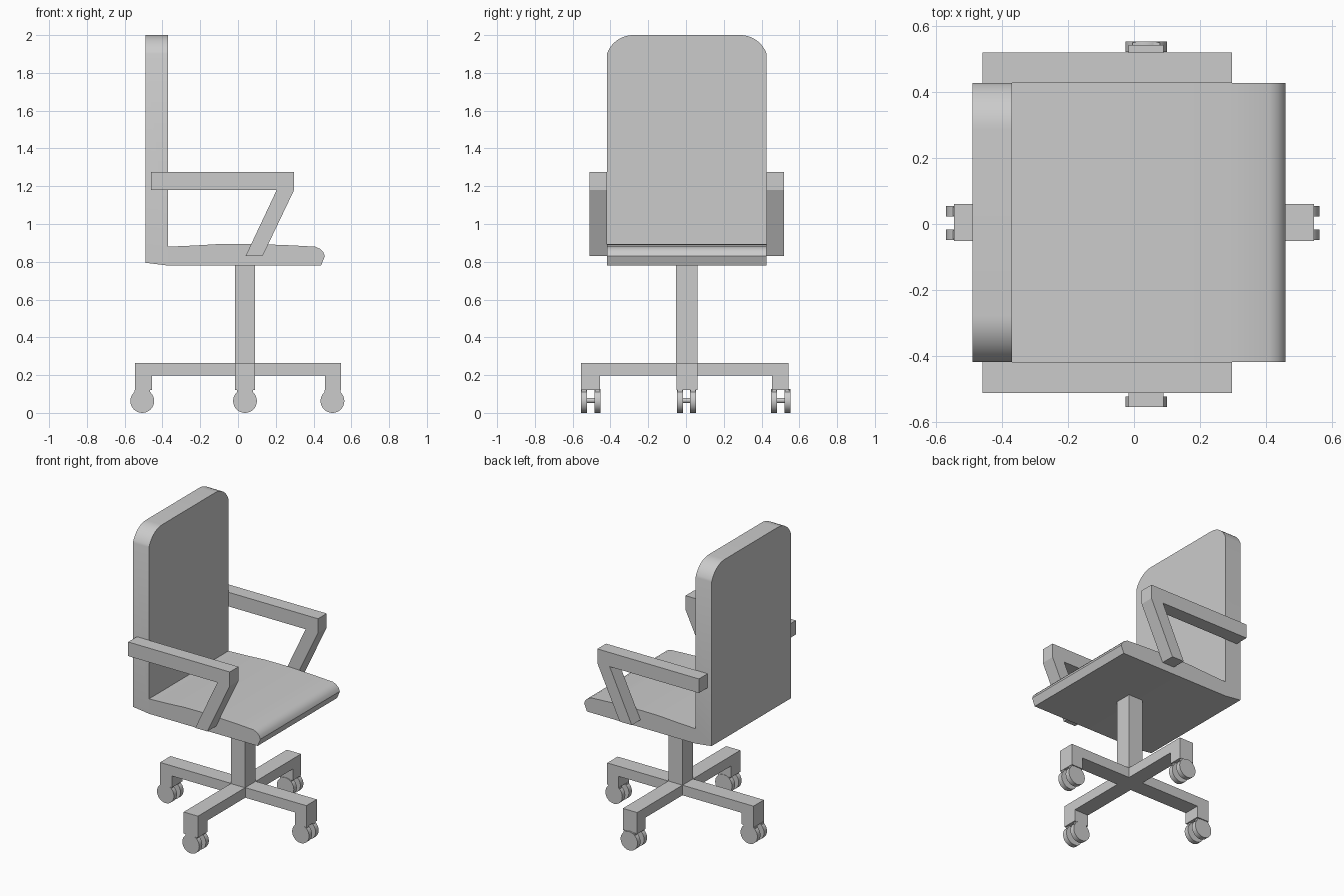
import bpy, bmesh
from math import sin, cos, radians, pi
from mathutils import Matrix, Vector

if "Cube" in bpy.data.objects:
    bpy.data.objects.remove(bpy.data.objects["Cube"])


def new_object(name, bm):
    bmesh.ops.recalc_face_normals(bm, faces=bm.faces)
    mesh = bpy.data.meshes.new(name)
    bm.to_mesh(mesh)
    bm.free()
    obj = bpy.data.objects.new(name, mesh)
    bpy.context.collection.objects.link(obj)
    return obj


def activate(obj):
    bpy.ops.object.select_all(action='DESELECT')
    obj.select_set(True)
    bpy.context.view_layer.objects.active = obj


def smooth(obj):
    activate(obj)
    bpy.ops.object.shade_smooth_by_angle(angle=radians(25))


def prism(name, points, direction):
    """Extrude a closed loop of 3D points along direction."""
    bm = bmesh.new()
    face = bm.faces.new([bm.verts.new(p) for p in points])
    ext = bmesh.ops.extrude_face_region(bm, geom=[face], use_keep_orig=True)
    verts = [g for g in ext['geom'] if isinstance(g, bmesh.types.BMVert)]
    bmesh.ops.translate(bm, verts=verts, vec=Vector(direction))
    return new_object(name, bm)


def add_box(bm, x0, x1, y0, y1, z0, z1):
    m = Matrix.Translation(((x0 + x1) / 2, (y0 + y1) / 2, (z0 + z1) / 2))
    bmesh.ops.create_cube(bm, size=1, matrix=m @ Matrix.Diagonal((x1 - x0, y1 - y0, z1 - z0, 1)))


def add_disc(bm, x, y0, y1, z, r, n=32):
    m = Matrix.Translation((x, (y0 + y1) / 2, z)) @ Matrix.Rotation(pi / 2, 4, 'X')
    bmesh.ops.create_cone(bm, cap_ends=True, segments=n, radius1=r, radius2=r, depth=y1 - y0, matrix=m)


# Seat and backrest: L-shaped side profile trimmed by the rounded front outline
side = [(-.49, 2.1), (-.49, .795), (-.37, .78), (.44, .78), (.46, .83), (.452, .85),
        (.435, .868), (.41, .88), (.28, .887), (.15, .892), (.03, .895), (-.1, .894),
        (-.23, .886), (-.37, .88), (-.37, 2.1)]
shell = prism("seat_and_backrest", [(x, -.6, z) for x, z in side], (0, 1.2, 0))
R, CY = .148, .283
arc = [(CY + R * sin(radians(a)), 2 - R + R * cos(radians(a))) for a in [71 * i / 12 for i in range(13)]]
arc[-1] = (.423, arc[-1][1])
outline = [(-y, z) for y, z in arc] + [(-.423, .5), (.423, .5)] + arc[::-1]
cutter = prism("outline_cutter", [(-.8, y + .004, z) for y, z in outline], (1.6, 0, 0))
cutter.hide_render = True
mod = shell.modifiers.new("trim", 'BOOLEAN')
mod.operation = 'INTERSECT'
mod.solver = 'EXACT'
mod.object = cutter
activate(shell)
bpy.ops.object.modifier_apply(modifier=mod.name)
bpy.data.objects.remove(cutter)
smooth(shell)

# Armrests
arm = [(-.46, 1.275), (.297, 1.275), (.297, 1.18), (.13, .83), (.04, .83), (.205, 1.18), (-.46, 1.18)]
for name, y in (("left_armrest", .427), ("right_armrest", -.512)):
    prism(name, [(x, y, z) for x, z in arm], (0, .093, 0))

# Column
bm = bmesh.new()
add_box(bm, -.016, .09, -.054, .06, .265, .785)
new_object("column", bm)

# Four-legged base: crossing bars with a foot block at each end
CX, W = .037, .053
bm = bmesh.new()
add_box(bm, -.545, .545, -.051, .06, .197, .265)
add_box(bm, CX - W, CX + W, -.555, -.051, .197, .265)
add_box(bm, CX - W, CX + W, .06, .543, .197, .265)
for x0, x1 in ((-.545, -.455), (.46, .545)):
    add_box(bm, x0, x1, -.051, .06, .12, .197)
for y0, y1 in ((-.555, -.455), (.455, .543)):
    add_box(bm, CX - W, CX + W, y0, y1, .12, .197)
new_object("base_legs", bm)

# Twin-wheel casters, all rolling along x
casters = {"back": (-.507, .003), "front": (.5, .003), "right": (CX, -.504), "left": (CX, .502)}
for name, (x, y) in casters.items():
    bm = bmesh.new()
    for s in (-1, 1):
        a, b = sorted((y + s * .019, y + s * .051))
        add_disc(bm, x, a, b, .063, .063)
        add_box(bm, x - .042, x + .042, a + .003, b - .003, .075, .122)
    add_disc(bm, x, y - .02, y + .02, .066, .014, 16)
    smooth(new_object(name + "_caster", bm))
